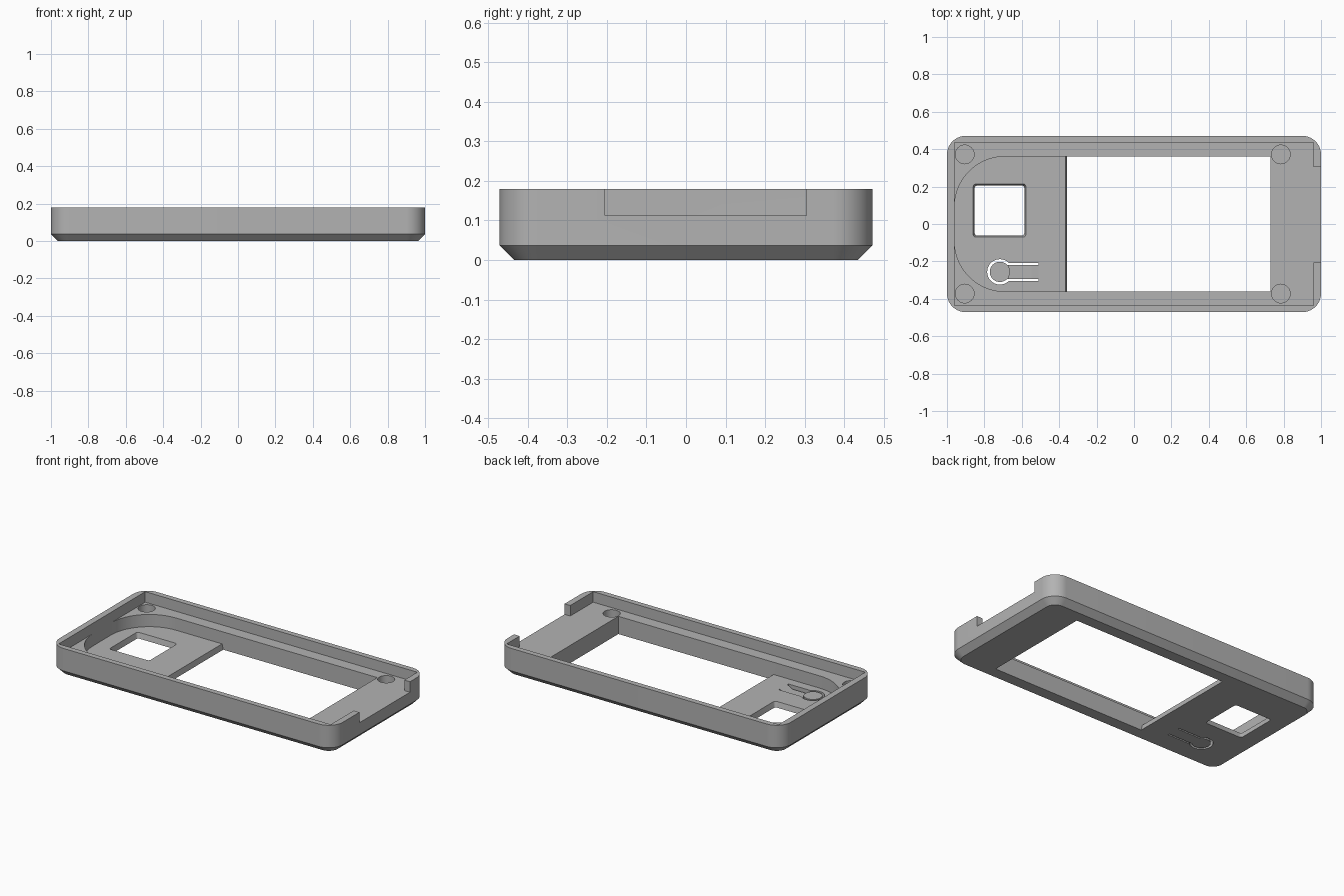
import bpy, bmesh
from math import cos, sin, pi, radians

if "Cube" in bpy.data.objects:
    bpy.data.objects.remove(bpy.data.objects["Cube"])

GREY = (0.45, 0.45, 0.45, 1)
grey = bpy.data.materials.new("matte_grey")
grey.use_nodes = True
grey.diffuse_color = GREY
grey.node_tree.nodes["Principled BSDF"].inputs["Base Color"].default_value = GREY

LEDGE, FLOOR, TOP = 0.113, 0.035, 0.18
WX, WY = 0.96, 0.436          # inner wall
OPEN_Y = 0.361                # half width of the screen opening


def rect(x0, x1, y0, y1, r_left=0, r_right=None, seg=14):
    """Counter-clockwise rectangle with optional rounded ends."""
    r_right = r_left if r_right is None else r_right
    pts = []
    for i, (x, y, sx, sy, r) in enumerate([(x1, y1, 1, 1, r_right), (x0, y1, -1, 1, r_left),
                                           (x0, y0, -1, -1, r_left), (x1, y0, 1, -1, r_right)]):
        if r == 0:
            pts.append((x, y))
            continue
        for k in range(seg + 1):
            a = (i + k / seg) * pi / 2
            pts.append((x - sx * r + r * cos(a), y - sy * r + r * sin(a)))
    return pts


def circle(cx, cy, r, n=40):
    return [(cx + r * cos(2 * pi * k / n), cy + r * sin(2 * pi * k / n)) for k in range(n)]


def loft(name, *layers):
    """Solid through (z, outline) layers, capped at both ends."""
    bm = bmesh.new()
    rings = [[bm.verts.new((x, y, z)) for x, y in pts] for z, pts in layers]
    n = len(rings[0])
    for lo, hi in zip(rings, rings[1:]):
        for k in range(n):
            bm.faces.new((lo[k], lo[(k + 1) % n], hi[(k + 1) % n], hi[k]))
    bm.faces.new(rings[0][::-1])
    bm.faces.new(rings[-1])
    bmesh.ops.recalc_face_normals(bm, faces=bm.faces)
    mesh = bpy.data.meshes.new(name)
    bm.to_mesh(mesh)
    bm.free()
    mesh.materials.append(grey)
    ob = bpy.data.objects.new(name, mesh)
    bpy.context.collection.objects.link(ob)
    return ob


def prism(name, pts, z0, z1):
    return loft(name, (z0, pts), (z1, pts))


def cut(ob, cutter):
    """Subtract the cutter and discard it."""
    mod = ob.modifiers.new("cut", "BOOLEAN")
    mod.operation, mod.solver, mod.object = "DIFFERENCE", "EXACT", cutter
    deps = bpy.context.evaluated_depsgraph_get()
    mesh = bpy.data.meshes.new_from_object(ob.evaluated_get(deps))
    ob.modifiers.clear()
    ob.data = mesh
    bpy.data.objects.remove(cutter)


def smooth(ob):
    bpy.ops.object.select_all(action="DESELECT")
    ob.select_set(True)
    bpy.context.view_layer.objects.active = ob
    bpy.ops.object.shade_smooth_by_angle(angle=radians(25))


# Outer shell with rounded corners and a chamfered underside
c = 0.037
outline = rect(-1, 1, -0.471, 0.471, 0.1)
case = loft("case_shell",
            (0, rect(-1 + c, 1 - c, -0.471 + c, 0.471 - c, 0.1 - c)),
            (c, outline), (TOP, outline))

# Upper cavity and the notch through the right end wall
cut(case, prism("cavity", rect(-WX, WX, -WY, WY), LEDGE, 0.3))
cut(case, prism("end_notch", rect(0.9, 1.1, -0.205, 0.305), LEDGE, 0.3))

# Rounded recess down to the thin floor
cut(case, prism("recess", rect(-WX, -0.3, -OPEN_Y, OPEN_Y, 0.27, 0), FLOOR, 0.15))

# Screen opening, sloped where it meets the thin floor
cut(case, loft("screen_opening",
               (-0.035, rect(-0.349, 0.73, -OPEN_Y, OPEN_Y)),
               (0.14, rect(-0.389, 0.73, -OPEN_Y, OPEN_Y))))

# Square opening with tapered sides
def square(grow):
    return rect(-0.852 - grow, -0.586 + grow, -0.062 - grow, 0.206 + grow, 0.015, seg=4)

cut(case, loft("square_opening", (-FLOOR, square(-0.008)), (2 * FLOOR, square(0.016))))

# Blind screw holes in the four ledge corners
for x in (-0.905, 0.785):
    for y in (-0.372, 0.372):
        cut(case, prism("screw_hole", circle(x, y, 0.05), 0.04, 0.15))

# Keyhole-shaped gap for the push button
BX, BY, END = -0.717, -0.256, -0.51
cut(case, prism("button_gap", circle(BX, BY, 0.068), -0.1, 0.1))
cut(case, prism("arm_gap", rect(BX, END, BY - 0.048, BY + 0.048), -0.1, 0.1))
smooth(case)

# Push button disc and its thin flexible arm, ramping up to the floor
disc = prism("button_disc", circle(BX, BY, 0.054), 0, FLOOR)
smooth(disc)
arm = prism("button_arm", rect(BX + 0.03, END, BY - 0.038, BY + 0.038), 0, FLOOR)
cut(arm, loft("arm_relief",
              (0.015, rect(BX + 0.045, END - 0.038, BY - 0.1, BY + 0.1)),
              (0.045, rect(BX + 0.045, END + 0.019, BY - 0.1, BY + 0.1))))
